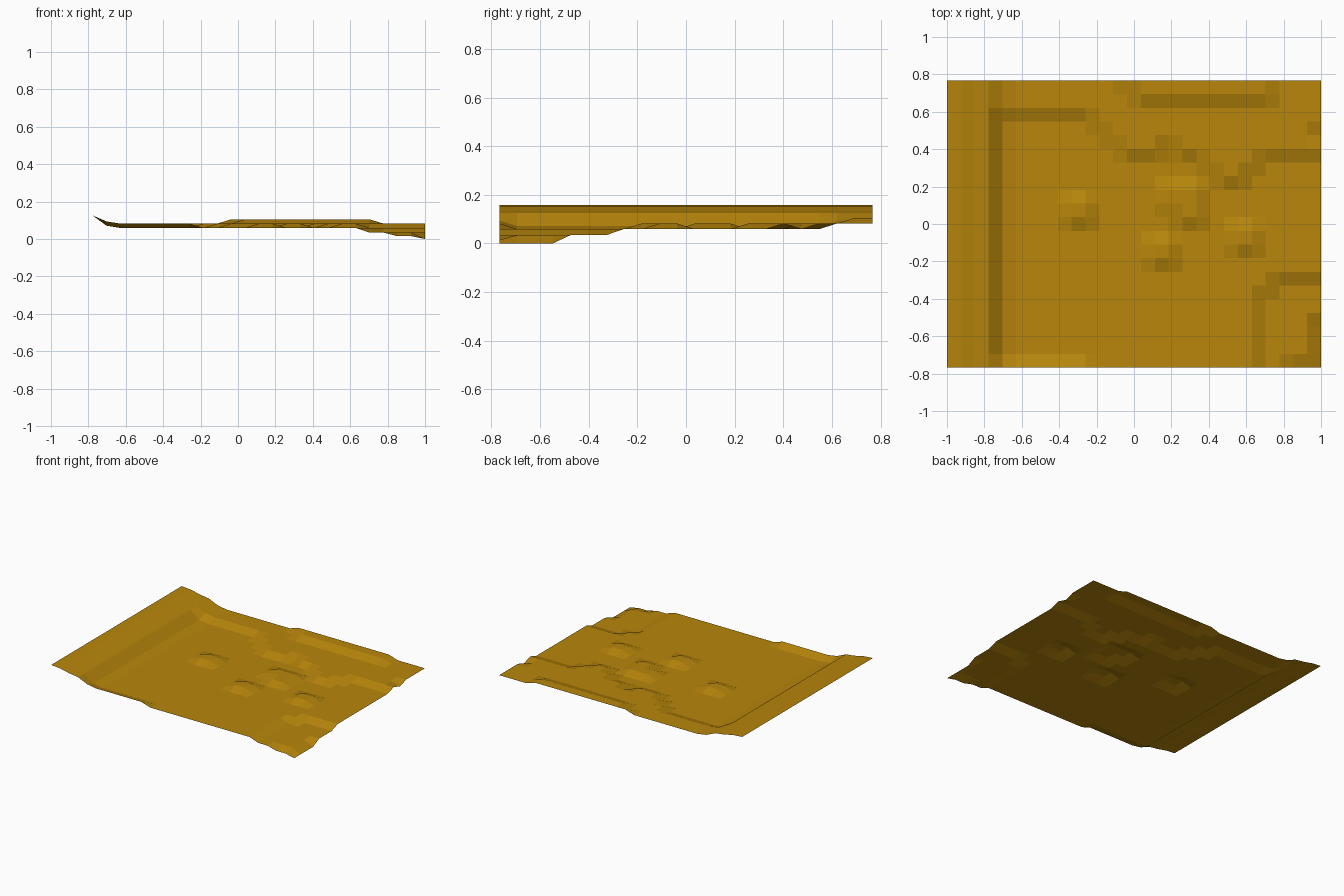
import bpy, bmesh

if "Cube" in bpy.data.objects:
    bpy.data.objects.remove(bpy.data.objects["Cube"])

NX, NY = 27, 21            # grid cells
HX, HY = 1.0, 0.767        # half sizes
PIT, LOW, BASE, HIGH, RIDGE = 0.0, 0.034, 0.059, 0.082, 0.105

# first high row of the northern shelf for each column
shelf = [19] * 11 + [18, 17, 16, 16, 16, 17, 16, 16, 15, 14, 14, 15] + [16] * 5
# mounds: column range, row range
mounds = [(9, 10, 11, 12), (15, 16, 8, 9), (21, 22, 9, 10), (16, 18, 12, 13), (17, 18, 11, 11)]
west_bank = [0.158, 0.152, 0.136, 0.126]


def height(i, j):
    # western bank, same along its whole length
    if i < 4:
        return west_bank[i]
    z = BASE
    # northern shelf and its ridge, southern lip
    if j >= shelf[i] or (j == 0 and i <= 10):
        z = HIGH
    if (i, j) == (27, 17):
        z = BASE
    if (j >= 20 and 14 <= i <= 23) or (j == 21 and i == 13):
        z = RIDGE
    # south-east hollow
    if (i == 23 and j <= 5) or (i >= 24 and j <= 6):
        z = LOW
        if j == 0 and i in (25, 26):
            z = 0.015
        if i == 27 and j <= 3:
            z = PIT
    # mounds in the middle
    if any(a <= i <= b and c <= j <= d for a, b, c, d in mounds):
        z = HIGH
    # foot of the bank
    if i == 4:
        z += 0.012
    return z


bm = bmesh.new()
v = [[bm.verts.new((-HX + 2 * HX * i / NX, -HY + 2 * HY * j / NY, height(i, j)))
      for j in range(NY + 1)] for i in range(NX + 1)]
for i in range(NX):
    for j in range(NY):
        bm.faces.new((v[i][j], v[i + 1][j], v[i + 1][j + 1], v[i][j + 1]))

mesh = bpy.data.meshes.new("terrain_sheet")
bm.to_mesh(mesh)
bm.free()

mat = bpy.data.materials.new("dark golden")
mat.diffuse_color = (0.479, 0.238, 0.0033, 1)
mat.use_nodes = True
mat.node_tree.nodes["Principled BSDF"].inputs["Base Color"].default_value = mat.diffuse_color
mesh.materials.append(mat)
bpy.context.collection.objects.link(bpy.data.objects.new("terrain_sheet", mesh))
